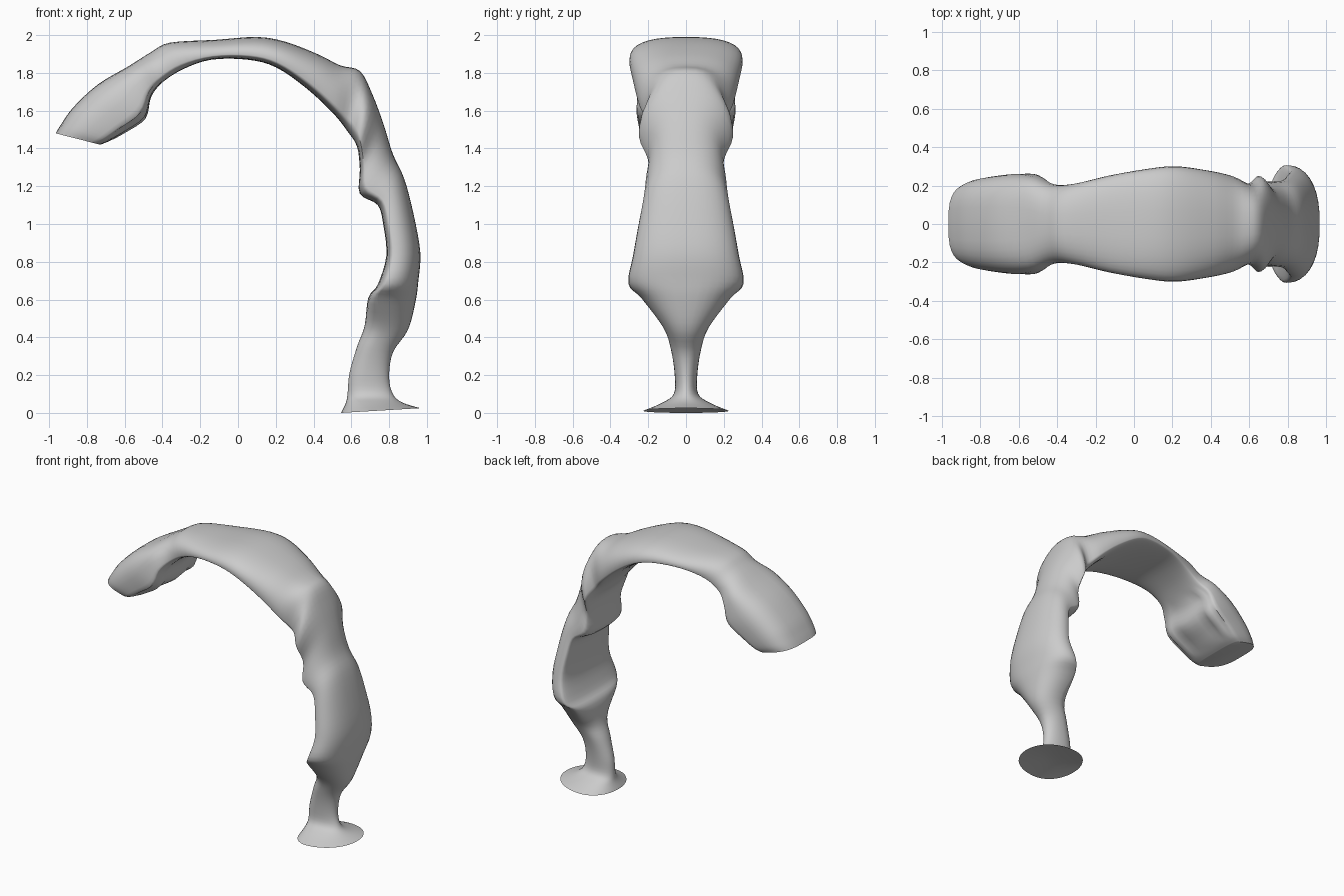
import bpy
import bmesh
from math import sin, cos, pi, copysign
from mathutils import Vector

cube = bpy.data.objects.get("Cube")
if cube:
    bpy.data.objects.remove(cube, do_unlink=True)

SIDES = 36
STEPS = 4

# Each station: outer x, outer z, inner x, inner z, half width
head = [
    (-.965, 1.49, -.73, 1.43, .215),
    (-.935, 1.54, -.68, 1.45, .235),
    (-.87, 1.63, -.60, 1.50, .25),
    (-.74, 1.75, -.49, 1.58, .262),
    (-.58, 1.845, -.46, 1.69, .245),
]
arch = [
    (-.46, 1.92, -.40, 1.76, .205),
    (-.36, 1.97, -.29, 1.83, .21),
    (-.12, 1.985, -.14, 1.88, .25),
    (.10, 2.0, .05, 1.88, .285),
    (.25, 1.975, .20, 1.84, .30),
    (.42, 1.91, .36, 1.73, .28),
    (.54, 1.85, .50, 1.60, .25),
    (.645, 1.82, .58, 1.50, .21),
]
leg = [
    (.71, 1.70, .63, 1.42, .25),
    (.77, 1.54, .645, 1.30, .20),
    (.82, 1.38, .645, 1.17, .215),
    (.88, 1.25, .74, 1.11, .225),
    (.93, 1.06, .77, 1.00, .25),
    (.965, .86, .785, .84, .28),
    (.955, .71, .74, .69, .305),
    (.94, .60, .69, .62, .235),
]
pedestal = [
    (.90, .45, .67, .47, .12),
    (.82, .33, .63, .36, .08),
    (.80, .20, .59, .22, .06),
    (.82, .11, .58, .11, .065),
    (.87, .065, .57, .06, .13),
    (.965, .035, .545, .01, .225),
]

# Roundness of the section (one is an ellipse) and height of its widest line
parts = ((head, .62, .22), (arch, .8, .2), (leg, .85, .2), (pedestal, .95, .42))
stations = [Vector(row + style) for rows, *s in parts
            for style in [tuple(s)] for row in rows]


def spline(a, b, c, d, t):
    """Catmull-Rom blend between stations b and c."""
    return (b * 2 + (c - a) * t + (a * 2 - b * 5 + c * 4 - d) * t ** 2
            + (b * 3 - a - c * 3 + d) * t ** 3) / 2


def signed_power(value, power):
    return copysign(abs(value) ** power, value)


def section(station):
    """Ring of points, widest nearer to the inner side."""
    ox, oz, ix, iz, half, power, level = station
    outer, inner = Vector((ox, 0, oz)), Vector((ix, 0, iz))
    waist = inner.lerp(outer, level)
    ring = []
    for i in range(SIDES):
        angle = 2 * pi * i / SIDES
        depth = signed_power(cos(angle), power)
        target = outer if depth > 0 else inner
        point = waist.lerp(target, abs(depth))
        point.y = half * signed_power(sin(angle), power)
        ring.append(point)
    return ring


def loft(name, rings):
    bm = bmesh.new()
    loops = [[bm.verts.new(p) for p in ring] for ring in rings]
    for low, high in zip(loops, loops[1:]):
        for i in range(SIDES):
            j = (i + 1) % SIDES
            bm.faces.new((low[i], low[j], high[j], high[i]))
    bm.faces.new(loops[0])
    bm.faces.new(loops[-1])
    bmesh.ops.recalc_face_normals(bm, faces=bm.faces)
    mesh = bpy.data.meshes.new(name)
    bm.to_mesh(mesh)
    bm.free()
    obj = bpy.data.objects.new(name, mesh)
    bpy.context.collection.objects.link(obj)
    return obj


# Interpolate the stations into one continuous skin
padded = [stations[0]] + stations + [stations[-1]]
rings = []
for k in range(len(stations) - 1):
    for s in range(STEPS):
        rings.append(section(spline(*padded[k:k + 4], s / STEPS)))
rings.append(section(stations[-1]))

# Folds gathered under the head
for r in range(STEPS, STEPS * len(head)):
    fade = sin(pi * (r - STEPS) / (STEPS * (len(head) - 1)))
    for i, point in enumerate(rings[r]):
        if cos(2 * pi * i / SIDES) < -.2:
            point.z += .012 * fade * cos(pi * i / 2)

# Foot rests on its thin rim, hollow underneath
hollow = Vector((.74, 0, .055))
rings.append([p.lerp(hollow, .7) for p in rings[-1]])

# Settle the rim on the ground
lowest = min(p.z for ring in rings for p in ring)
for ring in rings:
    for p in ring:
        p.z -= lowest

body = loft("arched_body", rings)

grey = bpy.data.materials.new("plain_grey")
grey.use_nodes = True
colour = (.6, .6, .6, 1)
grey.diffuse_color = colour
grey.node_tree.nodes["Principled BSDF"].inputs["Base Color"].default_value = colour
body.data.materials.append(grey)

bpy.context.view_layer.objects.active = body
body.select_set(True)
bpy.ops.object.shade_smooth_by_angle(angle=pi / 4)
